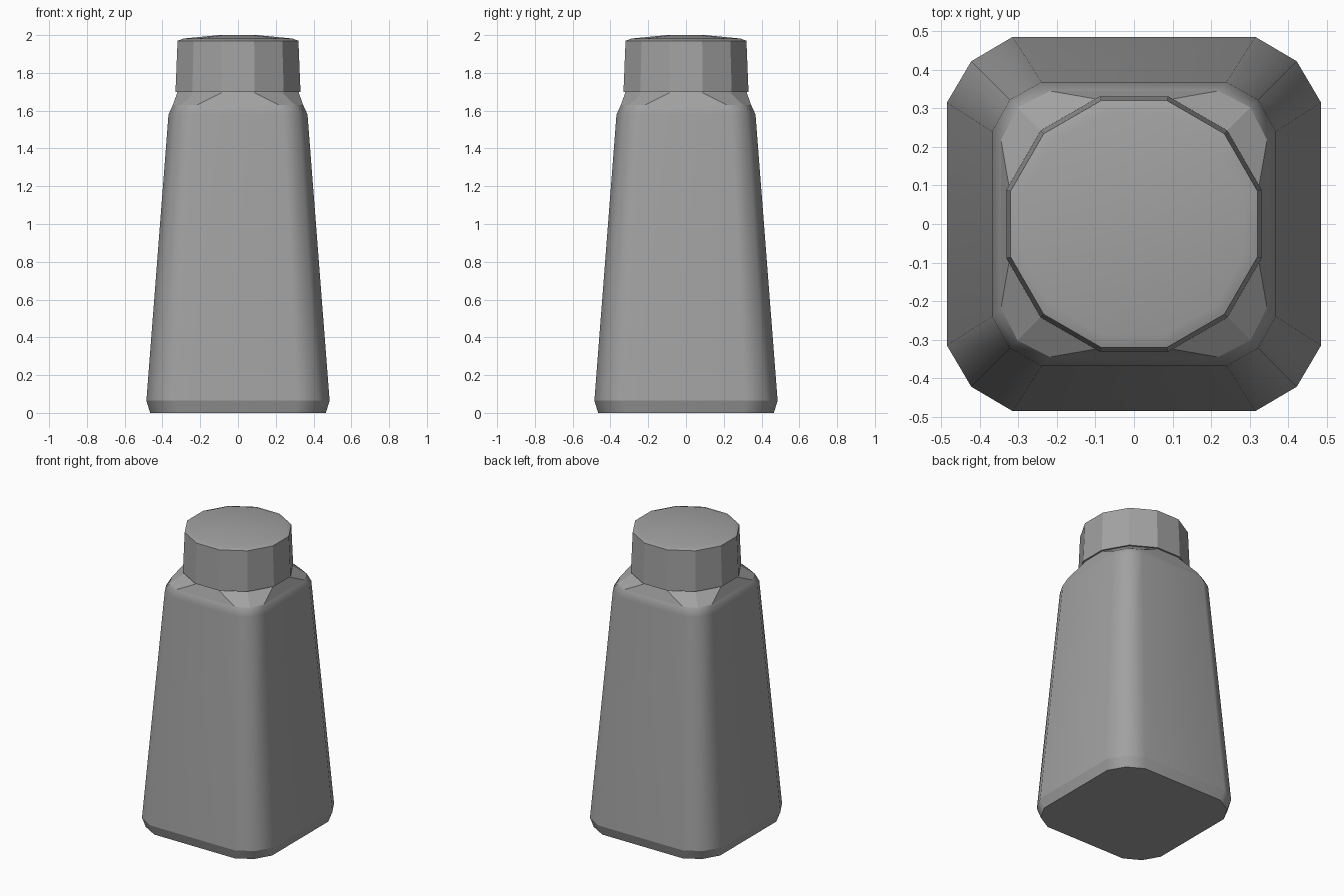
import bpy, bmesh, math

old = bpy.data.objects.get("Cube")
if old:
    bpy.data.objects.remove(old, do_unlink=True)

grey = bpy.data.materials.new("warm_grey")
grey.use_nodes = True
tone = (0.36, 0.36, 0.36, 1)
grey.diffuse_color = tone
grey.node_tree.nodes["Principled BSDF"].inputs["Base Color"].default_value = tone


def outline(side, half, corner):
    """Twelve points: two on each side and one on each corner."""
    quarter = [(half, -side), (half, side), (corner, corner)]
    pts = []
    for _ in range(4):
        pts += quarter
        quarter = [(-y, x) for x, y in quarter]
    return pts


def round_outline(half):
    """Regular twelve-sided outline with the given half width."""
    r = half / math.cos(math.pi / 12)
    return outline(r * math.sin(math.pi / 12), half, r * math.sqrt(0.5))


def loft(name, sections, sharp_rings=(), sharp_sides=()):
    """Skin a stack of (z, outline) sections, closed at both ends."""
    bm = bmesh.new()
    rings = [[bm.verts.new((x, y, z)) for x, y in pts] for z, pts in sections]
    n = len(rings[0])
    for low, high in zip(rings, rings[1:]):
        for i in range(n):
            j = (i + 1) % n
            bm.faces.new((low[i], low[j], high[j], high[i]))
    bm.faces.new(rings[0][::-1])
    bm.faces.new(rings[-1])
    for f in bm.faces:
        f.smooth = True
    for k in sharp_rings:
        for i in range(n):
            bm.edges.get((rings[k][i], rings[k][(i + 1) % n])).smooth = False
    for k in sharp_sides:
        for low, high in zip(rings[k], rings[k + 1]):
            bm.edges.get((low, high)).smooth = False
    mesh = bpy.data.meshes.new(name)
    bm.to_mesh(mesh)
    bm.free()
    mesh.materials.append(grey)
    ob = bpy.data.objects.new(name, mesh)
    bpy.context.collection.objects.link(ob)
    mod = ob.modifiers.new("weighted_normals", 'WEIGHTED_NORMAL')
    mod.keep_sharp = True
    return ob


# Tapered square bottle with chamfered foot, rounded shoulder and round neck
loft("bottle_body", [
    (0, outline(0.30, 0.465, 0.405)),
    (0.065, outline(0.315, 0.485, 0.422)),
    (1.58, outline(0.24, 0.368, 0.322)),
    (1.63, outline(0.218, 0.345, 0.302)),
    (1.695, round_outline(0.322)),
    (1.72, round_outline(0.31)),
], sharp_rings=(0, 1, 3, 4), sharp_sides=(3,))

# Faceted screw cap with a shallow domed top
loft("cap", [
    (1.70, round_outline(0.331)),
    (1.97, round_outline(0.32)),
    (1.982, round_outline(0.288)),
    (2.0, round_outline(0.10)),
], sharp_rings=(0, 1), sharp_sides=(0,))
